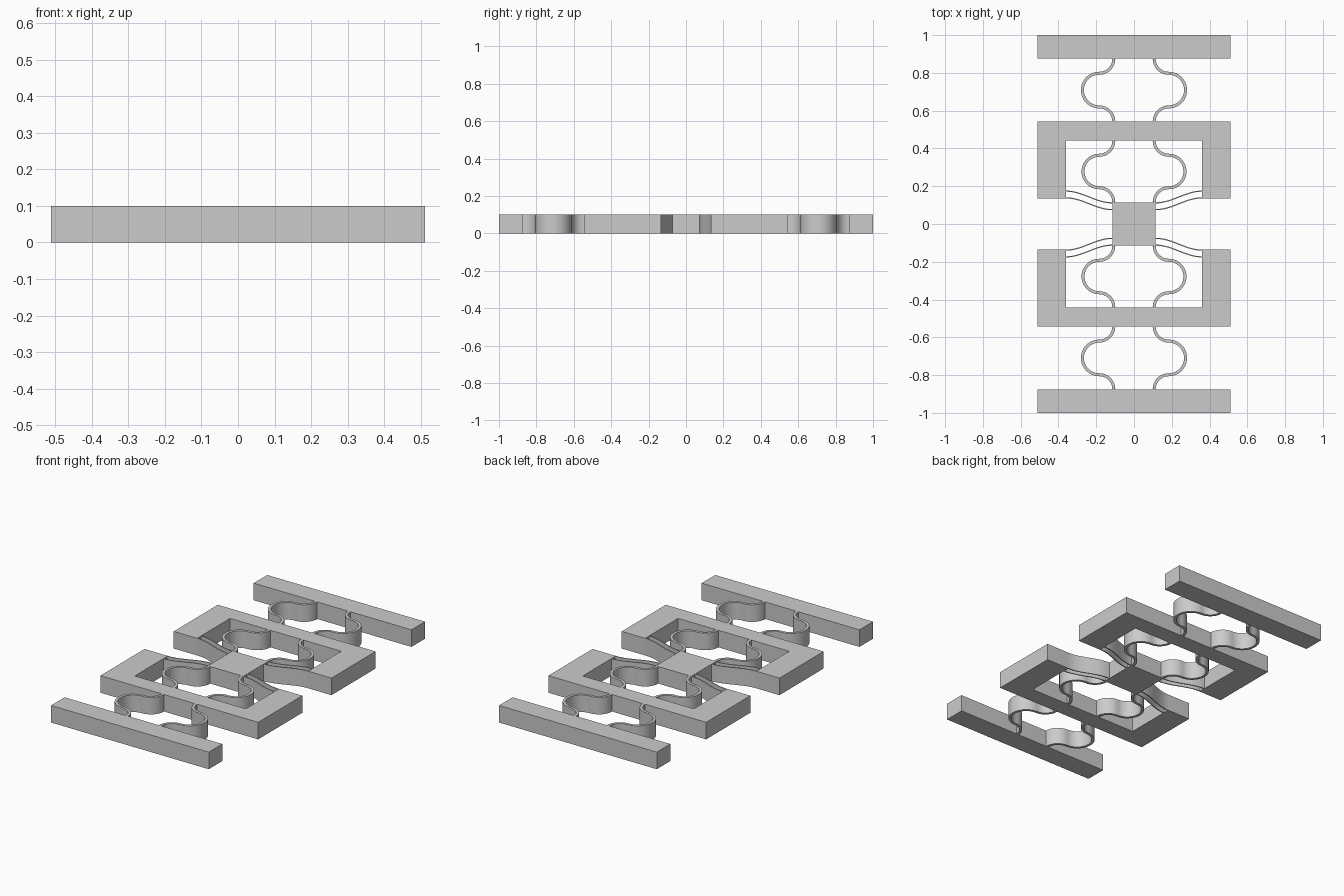
import bpy, bmesh, math
from mathutils import Vector

if "Cube" in bpy.data.objects:
    bpy.data.objects.remove(bpy.data.objects["Cube"], do_unlink=True)

H = 0.1            # plate height
BAR_Y = 0.875      # inner edge of the end bars
FRAME_OUT, FRAME_IN, ARM_END = 0.543, 0.441, 0.135
HALF_W, HALF_OPEN, BLOCK = 0.511, 0.36, 0.115

grey = bpy.data.materials.new("plain grey")
grey.use_nodes = True
grey.diffuse_color = (0.6, 0.6, 0.6, 1)
grey.node_tree.nodes["Principled BSDF"].inputs["Base Color"].default_value = (0.6, 0.6, 0.6, 1)


def extrude(name, polygons, smooth=False):
    """Extrude touching flat polygons from the ground up to the plate height."""
    bm = bmesh.new()
    for poly in polygons:
        bm.faces.new([bm.verts.new((p[0], p[1], 0)) for p in poly])
    bmesh.ops.remove_doubles(bm, verts=bm.verts, dist=1e-5)
    geom = bmesh.ops.extrude_face_region(bm, geom=bm.faces[:], use_keep_orig=True)["geom"]
    bmesh.ops.translate(bm, verts=[g for g in geom if isinstance(g, bmesh.types.BMVert)], vec=(0, 0, H))
    bmesh.ops.recalc_face_normals(bm, faces=bm.faces)
    mesh = bpy.data.meshes.new(name)
    bm.to_mesh(mesh)
    bm.free()
    mesh.materials.append(grey)
    ob = bpy.data.objects.new(name, mesh)
    bpy.context.collection.objects.link(ob)
    if smooth:
        bpy.ops.object.select_all(action='DESELECT')
        ob.select_set(True)
        bpy.context.view_layer.objects.active = ob
        bpy.ops.object.shade_smooth_by_angle(angle=math.radians(35))
    return ob


def rect(x0, x1, y0, y1):
    return [(x0, y0), (x1, y0), (x1, y1), (x0, y1)]


def ribbon(name, path, thick):
    """Thin upright strip that follows a path on the ground."""
    pts = [Vector(p) for p in path]
    sides = []
    for i, p in enumerate(pts):
        d = (pts[min(i + 1, len(pts) - 1)] - pts[max(i - 1, 0)]).normalized()
        n = Vector((-d.y, d.x)) * thick / 2
        sides.append((p + n, p - n))
    quads = [(a[0], b[0], b[1], a[1]) for a, b in zip(sides, sides[1:])]
    return extrude(name, quads, smooth=True)


def arc(cx, cy, r, start, end, steps):
    angles = [math.radians(start + (end - start) * i / steps) for i in range(steps + 1)]
    return [(cx + r * math.cos(a), cy + r * math.sin(a)) for a in angles]


def spring_path(low, high, x=0.107, flare=0.077):
    """Quarter flare, outward half circle, quarter flare."""
    cx, mid = x + flare, (low + high) / 2
    bulge = (high - low) / 2 - flare
    return (arc(cx, high, flare, 180, 270, 12)
            + arc(cx, mid, bulge, 90, -90, 28)[1:]
            + arc(cx, low, flare, 90, 180, 12)[1:])


def leaf_path(y_block, y_arm, steps=20):
    """Gentle S from the centre block to a frame arm."""
    path = []
    for i in range(steps + 1):
        t = i / steps
        s = (1 - math.cos(math.pi * t)) / 2
        path.append((BLOCK + (HALF_OPEN - BLOCK) * t, y_block + (y_arm - y_block) * s))
    return path


def flip(path, sx, sy):
    return [(sx * x, sy * y) for x, y in path]


# Centre block
extrude("centre_block", [rect(-BLOCK, BLOCK, -BLOCK, BLOCK)])

for sy, end in ((-1, "front"), (1, "back")):
    # End bar and U-shaped frame
    extrude(end + "_bar", [flip(rect(-HALF_W, HALF_W, BAR_Y, 1), 1, sy)])
    frame = [(-HALF_W, ARM_END), (-HALF_W, FRAME_OUT), (HALF_W, FRAME_OUT), (HALF_W, ARM_END),
             (HALF_OPEN, ARM_END), (HALF_OPEN, FRAME_IN), (-HALF_OPEN, FRAME_IN), (-HALF_OPEN, ARM_END)]
    extrude(end + "_frame", [flip(frame, 1, sy)])

    for sx, side in ((-1, "right"), (1, "left")):
        tag = end + "_" + side
        # Curved springs
        ribbon(tag + "_outer_spring", flip(spring_path(FRAME_OUT, BAR_Y), sx, sy), 0.016)
        ribbon(tag + "_inner_spring", flip(spring_path(BLOCK, FRAME_IN), sx, sy), 0.016)
        # Pair of thin guide leaves
        ribbon(tag + "_upper_leaf", flip(leaf_path(0.112, 0.174), sx, sy), 0.006)
        ribbon(tag + "_lower_leaf", flip(leaf_path(0.076, 0.138), sx, sy), 0.006)
